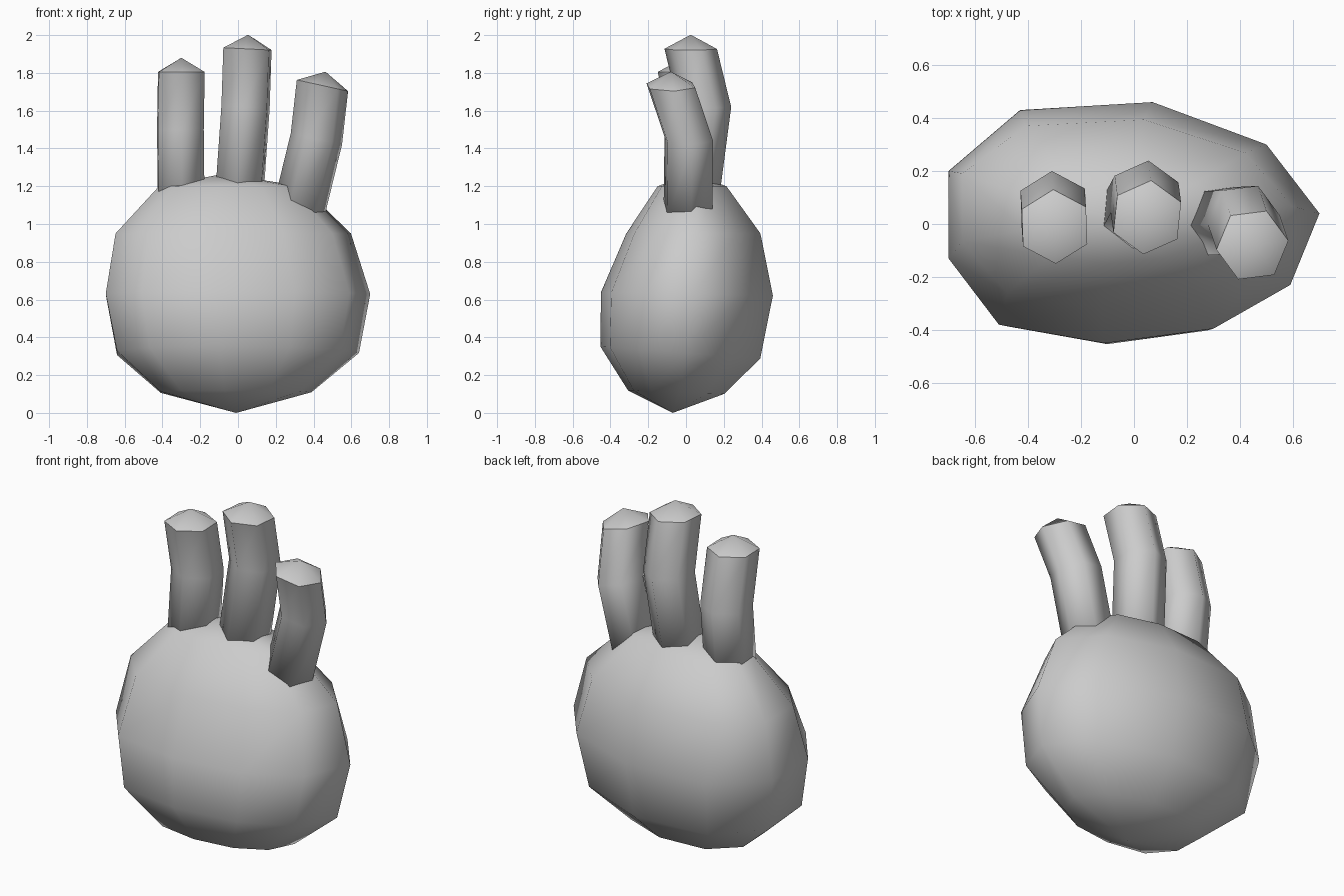
import bpy, bmesh, math
from mathutils import Vector

if "Cube" in bpy.data.objects:
    bpy.data.objects.remove(bpy.data.objects["Cube"])


def finish(name, bm):
    bmesh.ops.recalc_face_normals(bm, faces=bm.faces)
    for f in bm.faces:
        f.smooth = True
    mesh = bpy.data.meshes.new(name)
    bm.to_mesh(mesh)
    bm.free()
    obj = bpy.data.objects.new(name, mesh)
    bpy.context.collection.objects.link(obj)
    return obj


def bridge(bm, a, b):
    n = len(a)
    for i in range(n):
        bm.faces.new((a[i], a[(i + 1) % n], b[(i + 1) % n], b[i]))


def fan(bm, ring, tip):
    n = len(ring)
    v = bm.verts.new(tip)
    for i in range(n):
        bm.faces.new((ring[i], ring[(i + 1) % n], v))


# Body: lopsided ten-sided ovoid, one outline scaled and shifted per ring
outline = [(0.70, 0.04), (0.50, 0.30), (0.07, 0.46), (-0.43, 0.43), (-0.70, 0.20),
           (-0.70, -0.13), (-0.51, -0.38), (-0.11, -0.45), (0.30, -0.395), (0.59, -0.23)]
# z, x scale, x shift, y scale, y shift, tilt along y
rings = [(0.11, 0.57, -0.01, 0.56, -0.055, -0.02),
         (0.32, 0.915, 0.0, 0.93, -0.035, -0.07),
         (0.63, 1.0, 0.0, 1.0, 0.0, -0.02),
         (0.95, 0.89, -0.025, 0.78, 0.035, 0.0),
         (1.20, 0.54, -0.04, 0.40, 0.03, 0.0)]
bm = bmesh.new()
loops = []
for z, sx, dx, sy, dy, tilt in rings:
    loops.append([bm.verts.new((x * sx + dx, y * sy + dy, z + tilt * y)) for x, y in outline])
for a, b in zip(loops, loops[1:]):
    bridge(bm, a, b)
fan(bm, loops[0], (-0.01, -0.07, 0.0))
fan(bm, loops[-1], (-0.08, 0.03, 1.265))
finish("body", bm)


# Vessels: bent hexagonal tubes with low pointed caps
def vessel(name, path, axis, phase, radius=0.14, cap=0.075):
    axis = Vector(axis).normalized()
    rot = Vector((0, 0, 1)).rotation_difference(axis)
    bm = bmesh.new()
    loops = []
    for p in path:
        ring = []
        for i in range(6):
            t = math.radians(phase + 60 * i)
            ring.append(bm.verts.new(Vector(p) + rot @ Vector((radius * math.cos(t), radius * math.sin(t), 0))))
        loops.append(ring)
    for a, b in zip(loops, loops[1:]):
        bridge(bm, a, b)
    fan(bm, loops[0], path[0])
    fan(bm, loops[-1], Vector(path[-1]) + axis * cap)
    rim = set(loops[-1])
    for e in bm.edges:
        if e.verts[0] in rim and e.verts[1] in rim:
            e.smooth = False
    finish(name, bm)


vessel("left_vessel", [(-0.30, 0.01, 1.05), (-0.305, 0.06, 1.50), (-0.30, -0.01, 1.805)], (0, 0, 1), 92)
vessel("middle_vessel", [(0.00, 0.025, 1.05), (0.04, 0.10, 1.62), (0.05, 0.025, 1.927)], (0.05, 0, 1), 84)
vessel("right_vessel", [(0.315, 0.01, 1.04), (0.415, 0.015, 1.45), (0.447, -0.08, 1.733)], (0.22, 0, 1), 67)
